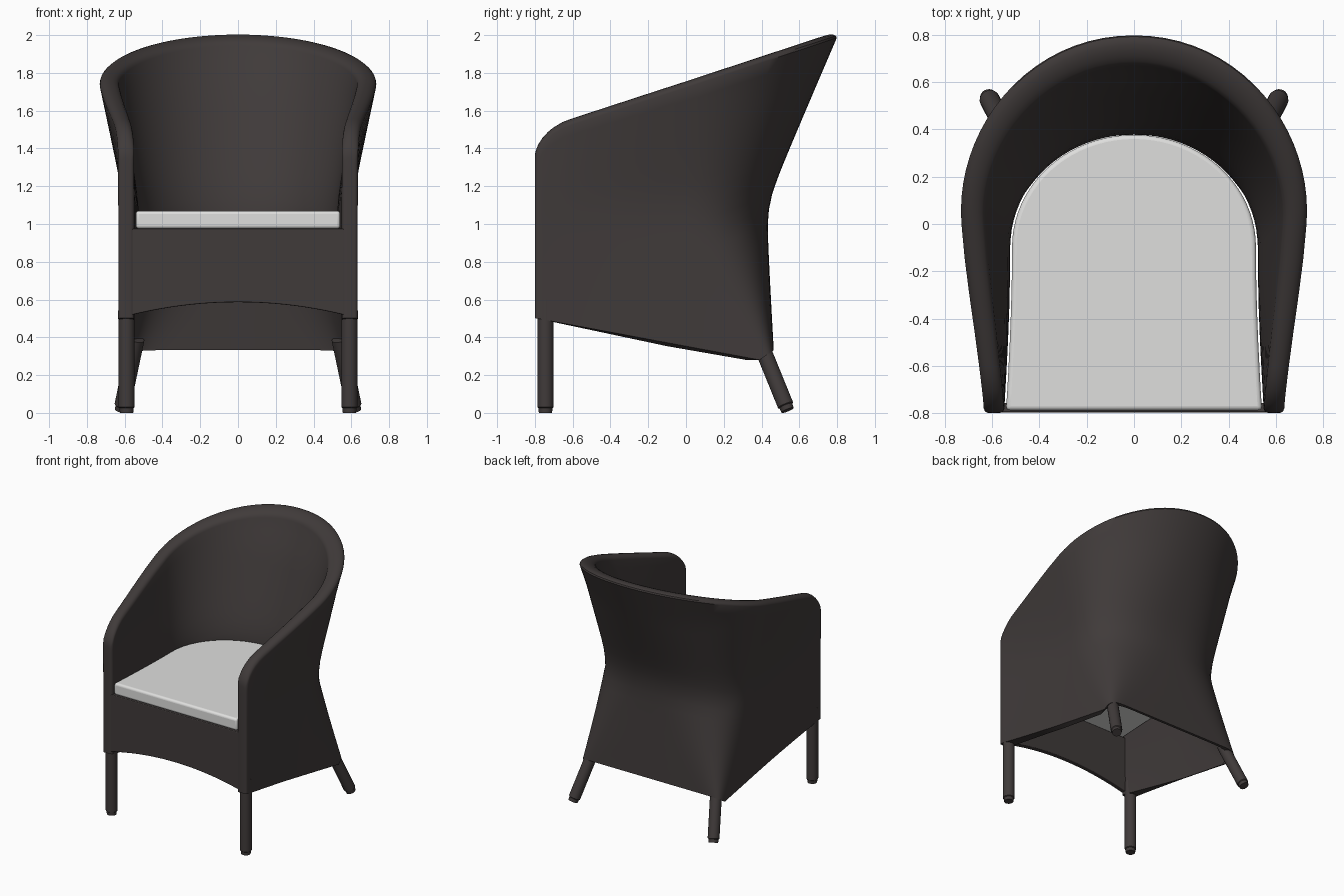
import bpy, bmesh, math
from mathutils import Vector

cube = bpy.data.objects.get("Cube")
if cube:
    bpy.data.objects.remove(cube, do_unlink=True)


def material(name, rgb):
    m = bpy.data.materials.new(name)
    m.use_nodes = True
    m.diffuse_color = (*rgb, 1)
    m.node_tree.nodes["Principled BSDF"].inputs["Base Color"].default_value = (*rgb, 1)
    return m


wicker = material("dark brown wicker", (0.051, 0.043, 0.042))
fabric = material("light grey fabric", (0.74, 0.74, 0.73))


def finish(bm, name, mat, bevel=0.0):
    bmesh.ops.recalc_face_normals(bm, faces=bm.faces)
    mesh = bpy.data.meshes.new(name)
    bm.to_mesh(mesh)
    bm.free()
    mesh.materials.append(mat)
    ob = bpy.data.objects.new(name, mesh)
    bpy.context.collection.objects.link(ob)
    if bevel:
        mod = ob.modifiers.new("rounded edges", 'BEVEL')
        mod.width, mod.segments, mod.limit_method = bevel, 4, 'ANGLE'
    bpy.ops.object.select_all(action='DESELECT')
    ob.select_set(True)
    bpy.context.view_layer.objects.active = ob
    bpy.ops.object.shade_smooth_by_angle(angle=math.radians(38))
    return ob


FRONT = -0.8


# Plan curve of the shell: tapered side, then a quarter superellipse to the back
def wall(u, z, inner):
    kind, t = u
    d = z - 1.12
    flare = 0.5 * (d + math.sqrt(d * d + 0.01))
    up = min(1, flare / 0.6)
    low = max(0.0, (1 - z) / 0.7)
    a = 0.60 + 0.215 * flare + 0.012 * low
    back = 0.425 + 0.43 * flare + 0.04 * low
    xf = 0.635
    centre = 0.0
    corner = 0.755 - 0.04 * up + 0.215 * low
    if inner:
        thin = 1 - 0.65 * min(1, low)
        a -= (0.08 + 0.022 * up) * thin
        back -= (0.055 + 0.055 * up) * thin
        xf -= 0.085
        centre = -0.1 + 0.1 * up
        corner = 0.707 + 0.25 * low
    if kind == "side":
        if t < -0.78:
            k = min(1, (-0.78 - t) / 0.02)
            inset = 0.02 * (1 - math.sqrt(1 - k * k))
            xf += inset if inner else -inset
        s = (t - FRONT) / -FRONT
        y = FRONT + s * (centre - FRONT)
        return Vector((xf + (a - xf) * math.sin(s * math.pi / 2), y, z))
    # corner is the fraction of both half-axes reached on the diagonal
    e = -2 * math.log(corner) / math.log(2)
    y = centre + (back - centre) * math.sin(t) ** e
    return Vector((a * max(0, math.cos(t)) ** e, y, z))


def top_height(y):
    z = 1.54 + 0.326 * (y + 0.62)
    if y < -0.62:
        k = min(1, (-0.62 - y) / 0.18)
        z -= 0.14 * (1 - math.sqrt(1 - k * k))
    return z


def bottom_height(y):
    if y < 0.39:
        return 0.5 - 0.186 * (y + 0.79)
    return 0.28 + 0.7 * (y - 0.39)


# Find where a wall column meets a sloping edge
def meet(u, inner, height, z):
    for _ in range(25):
        z = 0.5 * (z + height(wall(u, z, inner).y))
    return z


ys = [FRONT, -0.798, -0.792, -0.78, -0.76, -0.73, -0.7, -0.65, -0.6, -0.45, -0.3, -0.15]
ARC = 20
columns = [("side", y) for y in ys]
columns += [("arc", math.pi / 2 * i / ARC) for i in range(ARC + 1)]
ROWS, RIM = 20, 8


# Closed cross-section: up the outside, over the rounded rim, down the inside
def section(u):
    sides = []
    z0 = meet(u, False, bottom_height, 0.4)
    for inner in (False, True):
        z1 = meet(u, inner, top_height, 1.7) - 0.02
        sides.append([wall(u, z0 + (z1 - z0) * i / ROWS, inner) for i in range(ROWS + 1)])
    out, inn = sides
    rim = []
    for i in range(1, RIM):
        p = math.pi * i / RIM
        v = out[-1].lerp(inn[-1], 0.5 - 0.5 * math.cos(p))
        rim.append(v + Vector((0, 0, 0.033 * math.sin(p))))
    return out + rim + inn[::-1]


def mirrored(points):
    return [Vector((-p.x, p.y, p.z)) for p in points]


# Wrap-around shell: back and both arms
half = [section(u) for u in columns]
full = half + [mirrored(s) for s in half[-2::-1]]
bm = bmesh.new()
rings = [[bm.verts.new(p) for p in s] for s in full]
for r, q in zip(rings, rings[1:]):
    for i in range(len(r)):
        j = (i + 1) % len(r)
        bm.faces.new((r[i], r[j], q[j], q[i]))
bm.faces.new(rings[0])
bm.faces.new(rings[-1])
finish(bm, "wraparound_shell", wicker)


# Solid from a flat outline pushed along a vector
def prism(name, outline, push, mat, bevel):
    bm = bmesh.new()
    face = bm.faces.new([bm.verts.new(p) for p in outline])
    ext = bmesh.ops.extrude_face_region(bm, geom=[face], use_keep_orig=True)
    moved = [g for g in ext["geom"] if isinstance(g, bmesh.types.BMVert)]
    bmesh.ops.translate(bm, verts=moved, vec=push)
    return finish(bm, name, mat, bevel)


# Seat cushion fitted inside the shell
stations = [("side", -0.787)] + [u for u in columns if u[1] > -0.72]
curve = [wall(u, 1.03, True) for u in stations]
outline = [Vector((p.x * 0.985, p.y, 0.975)) for p in curve]
outline += mirrored(outline[-2::-1])
prism("seat_cushion", outline, Vector((0, 0, 0.095)), fabric, 0.018)

# Front apron with an arched lower edge
N = 24
arch = []
for i in range(N + 1):
    x = -0.61 + 1.22 * i / N
    arch.append(Vector((x, -0.797, 0.5 + 0.086 * (1 - (x / 0.635) ** 2))))
arch += [Vector((0.61, -0.797, 0.975)), Vector((-0.61, -0.797, 0.975))]
prism("front_apron", arch, Vector((0, 0.04, 0)), wicker, 0.006)


# Round leg with a narrowed foot
def leg(name, foot, head, radius):
    axis = head - foot
    turn = axis.to_track_quat('Z', 'Y')
    profile = [(0, radius * 0.82), (0.025, radius * 0.86), (0.03, radius), (axis.length, radius)]
    bm = bmesh.new()
    rings = []
    for h, r in profile:
        rings.append([bm.verts.new(foot + turn @ Vector(
            (r * math.cos(k * math.tau / 20), r * math.sin(k * math.tau / 20), h)))
            for k in range(20)])
    for r, q in zip(rings, rings[1:]):
        for i in range(20):
            j = (i + 1) % 20
            bm.faces.new((r[i], r[j], q[j], q[i]))
    bm.faces.new(rings[0])
    bm.faces.new(rings[-1])
    finish(bm, name, wicker)


for side, s in (("left", 1), ("right", -1)):
    leg("front_leg_" + side, Vector((0.59 * s, -0.744, 0)), Vector((0.59 * s, -0.744, 0.6)), 0.043)
    leg("rear_leg_" + side, Vector((0.617 * s, 0.538, 0.014)), Vector((0.538 * s, 0.385, 0.39)), 0.043)
